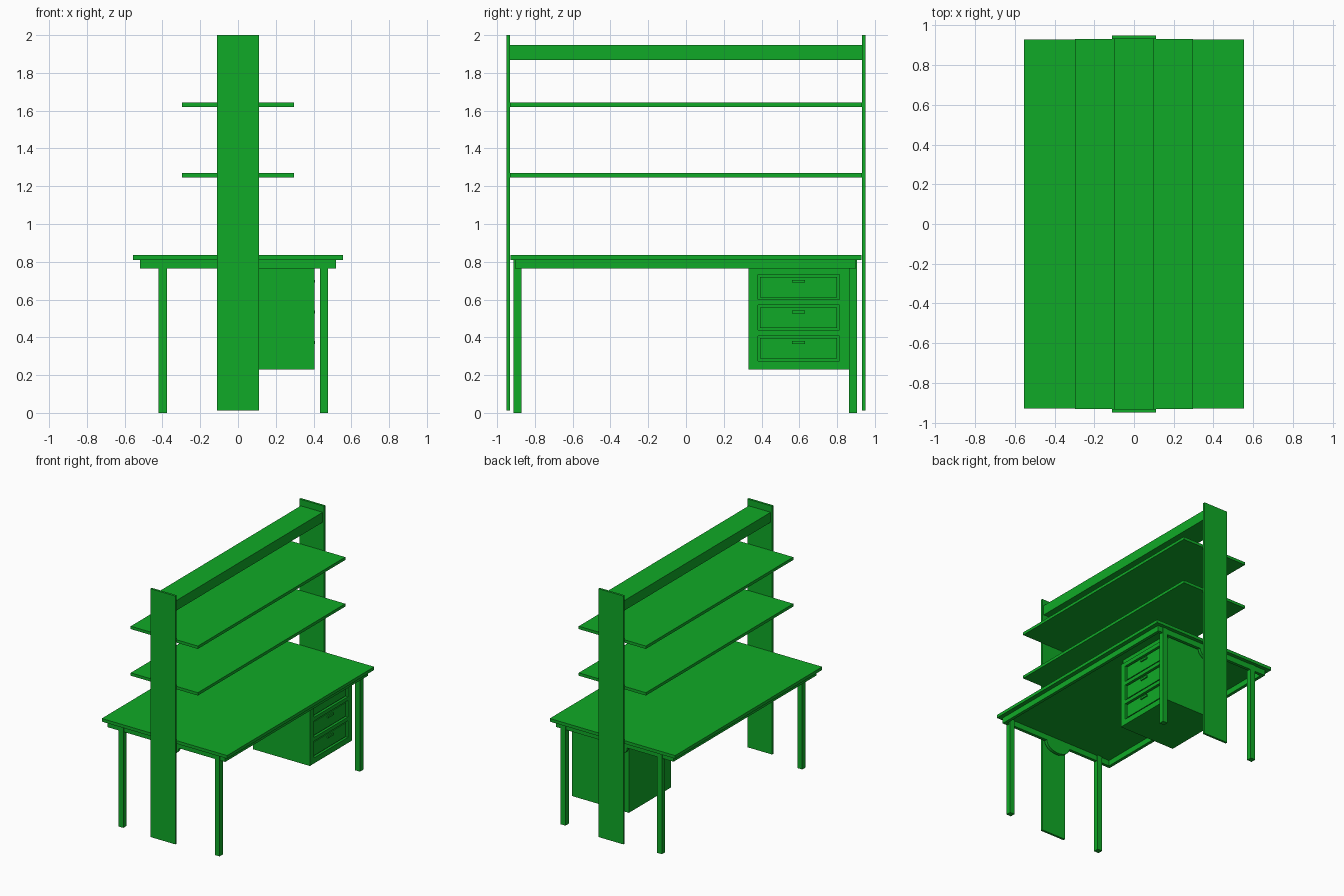
import bpy, math

if "Cube" in bpy.data.objects:
    bpy.data.objects.remove(bpy.data.objects["Cube"])

green = bpy.data.materials.new("green_paint")
green.diffuse_color = (0.005, 0.40, 0.02, 1)
green.use_nodes = True
green.node_tree.nodes["Principled BSDF"].inputs["Base Color"].default_value = green.diffuse_color


def mesh_object(name, verts, faces):
    me = bpy.data.meshes.new(name)
    me.from_pydata(verts, [], faces)
    me.materials.append(green)
    ob = bpy.data.objects.new(name, me)
    bpy.context.collection.objects.link(ob)
    return ob


def box(name, x, y, z):
    """Box from (min, max) pairs."""
    v = [(a, b, c) for a in x for b in y for c in z]
    f = [(0, 1, 3, 2), (4, 6, 7, 5), (0, 4, 5, 1), (2, 3, 7, 6), (0, 2, 6, 4), (1, 5, 7, 3)]
    return mesh_object(name, v, f)


def extrude_y(name, profile, y0, y1):
    """Extrude a counter-clockwise xz profile along y."""
    n = len(profile)
    v = [(x, y, z) for y in (y0, y1) for x, z in profile]
    f = [tuple(range(n)), tuple(reversed(range(n, 2 * n)))]
    f += [(i, i + n, (i + 1) % n + n, (i + 1) % n) for i in range(n)]
    return mesh_object(name, v, f)


# Desk top
box("desk_top", (-0.555, 0.555), (-0.93, 0.93), (0.81, 0.835))

# Under-frame: end boards with a rounded lobe behind each upright, plus side rails
lobe = [(0.11 * math.cos(a), 0.765 + 0.075 * math.sin(a))
        for a in (math.pi + math.pi * i / 16 for i in range(17))]
end_profile = [(-0.52, 0.765)] + lobe + [(0.52, 0.765), (0.52, 0.81), (-0.52, 0.81)]
extrude_y("front_end_board", end_profile, -0.905, -0.88)
extrude_y("back_end_board", end_profile, 0.875, 0.90)
box("left_rail", (-0.52, -0.495), (-0.88, 0.875), (0.765, 0.81))
box("right_rail", (0.495, 0.52), (-0.88, 0.875), (0.765, 0.81))

# Legs
for side, x in (("left", (-0.42, -0.377)), ("right", (0.433, 0.476))):
    for end, y in (("front", (-0.912, -0.87)), ("back", (0.863, 0.905))):
        box(f"{end}_{side}_leg", x, y, (0, 0.81))

# Tall end uprights
box("front_upright", (-0.11, 0.11), (-0.95, -0.932), (0.013, 2.0))
box("back_upright", (-0.11, 0.11), (0.932, 0.95), (0.013, 2.0))

# Shelves and top beam
box("lower_shelf", (-0.297, 0.297), (-0.932, 0.932), (1.247, 1.27))
box("upper_shelf", (-0.297, 0.297), (-0.932, 0.932), (1.62, 1.643))
box("top_beam", (-0.097, 0.097), (-0.932, 0.932), (1.868, 1.948))

# Drawer cabinet: body, face frame, drawer fronts with handles
box("cabinet_body", (-0.10, 0.385), (0.33, 0.865), (0.23, 0.81))
face = (0.385, 0.405)
box("cabinet_left_stile", face, (0.33, 0.38), (0.23, 0.765))
box("cabinet_right_stile", face, (0.812, 0.865), (0.23, 0.765))
drawers = [(0.275, 0.408), (0.438, 0.57), (0.60, 0.732)]
edges = [0.23] + [z for d in drawers for z in d] + [0.765]
for i in range(0, len(edges), 2):
    box(f"cabinet_cross_rail_{i // 2 + 1}", face, (0.38, 0.812), (edges[i], edges[i + 1]))
for i, (z0, z1) in enumerate(drawers, 1):
    box(f"drawer_front_{i}", (0.385, 0.398), (0.392, 0.80), (z0 + 0.012, z1 - 0.012))
    box(f"drawer_handle_{i}", (0.398, 0.408), (0.56, 0.63), (z1 - 0.043, z1 - 0.028))
